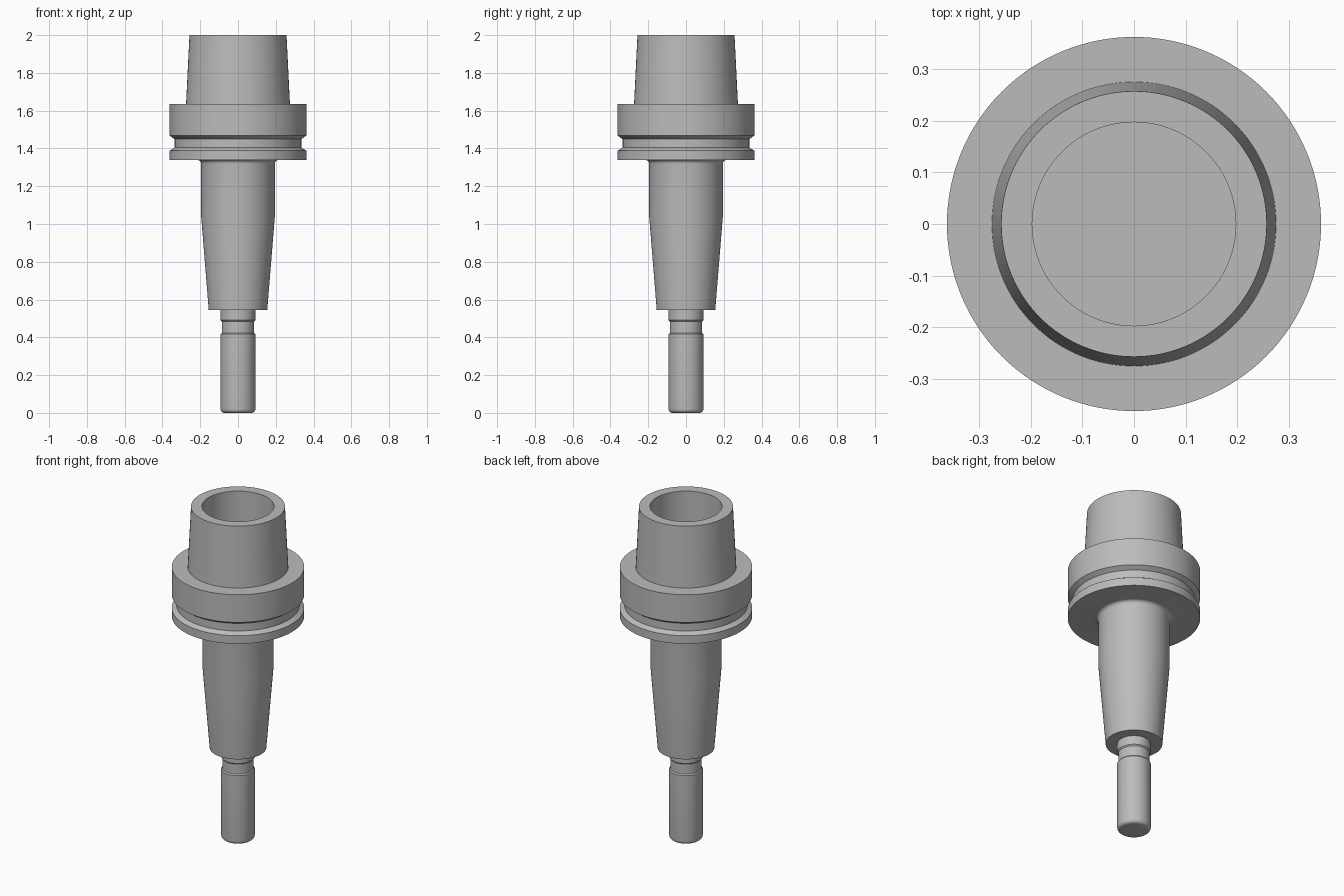
import bpy
import bmesh
from math import cos, sin, pi, radians
from mathutils import Vector

SEGMENTS = 128

cube = bpy.data.objects.get("Cube")
if cube:
    bpy.data.objects.remove(cube, do_unlink=True)

steel = bpy.data.materials.new("steel grey")
steel.use_nodes = True
steel.diffuse_color = (0.5, 0.5, 0.5, 1)
steel.node_tree.nodes["Principled BSDF"].inputs["Base Color"].default_value = (0.5, 0.5, 0.5, 1)


def arc(centre_r, centre_z, radius, start, end, steps=6):
    """Points of a rounded corner in the (radius, height) plane."""
    angles = [radians(start + (end - start) * i / steps) for i in range(steps + 1)]
    return [(centre_r + radius * cos(a), centre_z + radius * sin(a)) for a in angles]


def lathe(name, profile):
    """Turn a (radius, height) profile, listed upwards along the outside, about z."""
    bm = bmesh.new()
    verts = [bm.verts.new((r, 0, z)) for r, z in profile]
    edges = [bm.edges.new(pair) for pair in zip(verts, verts[1:])]
    bmesh.ops.spin(bm, geom=verts + edges, cent=Vector(), axis=(0, 0, 1),
                   angle=2 * pi, steps=SEGMENTS, use_merge=True)
    bmesh.ops.remove_doubles(bm, verts=bm.verts, dist=0.00005)
    bmesh.ops.recalc_face_normals(bm, faces=bm.faces)
    mesh = bpy.data.meshes.new(name)
    bm.to_mesh(mesh)
    bm.free()
    mesh.materials.append(steel)
    obj = bpy.data.objects.new(name, mesh)
    bpy.context.collection.objects.link(obj)
    bpy.ops.object.select_all(action="DESELECT")
    obj.select_set(True)
    bpy.context.view_layer.objects.active = obj
    bpy.ops.object.shade_smooth_by_angle(angle=radians(25))
    return obj


# Holder: tapered nose, filleted neck, grooved flange and hollow taper
nose = [(0, 0.545), (0.155, 0.545), (0.195, 1.04)]
fillet = arc(0.215, 1.319, 0.02, 180, 90)
flange = [(0.362, 1.339), (0.362, 1.388), (0.336, 1.404), (0.336, 1.45),
          (0.362, 1.468), (0.362, 1.635)]
hollow_taper = [(0.275, 1.635), (0.257, 2.0), (0.197, 2.0), (0.197, 1.6), (0, 1.6)]
lathe("tool_holder", nose + fillet + flange + hollow_taper)

# Cylindrical shank with a rounded tip and a shallow relief neck
tip = [(0, 0)] + arc(0.072, 0.02, 0.02, -90, 0)
neck = [(0.092, 0.417), (0.086, 0.424), (0.086, 0.484), (0.092, 0.491)]
lathe("shank", tip + neck + [(0.092, 0.545)])
